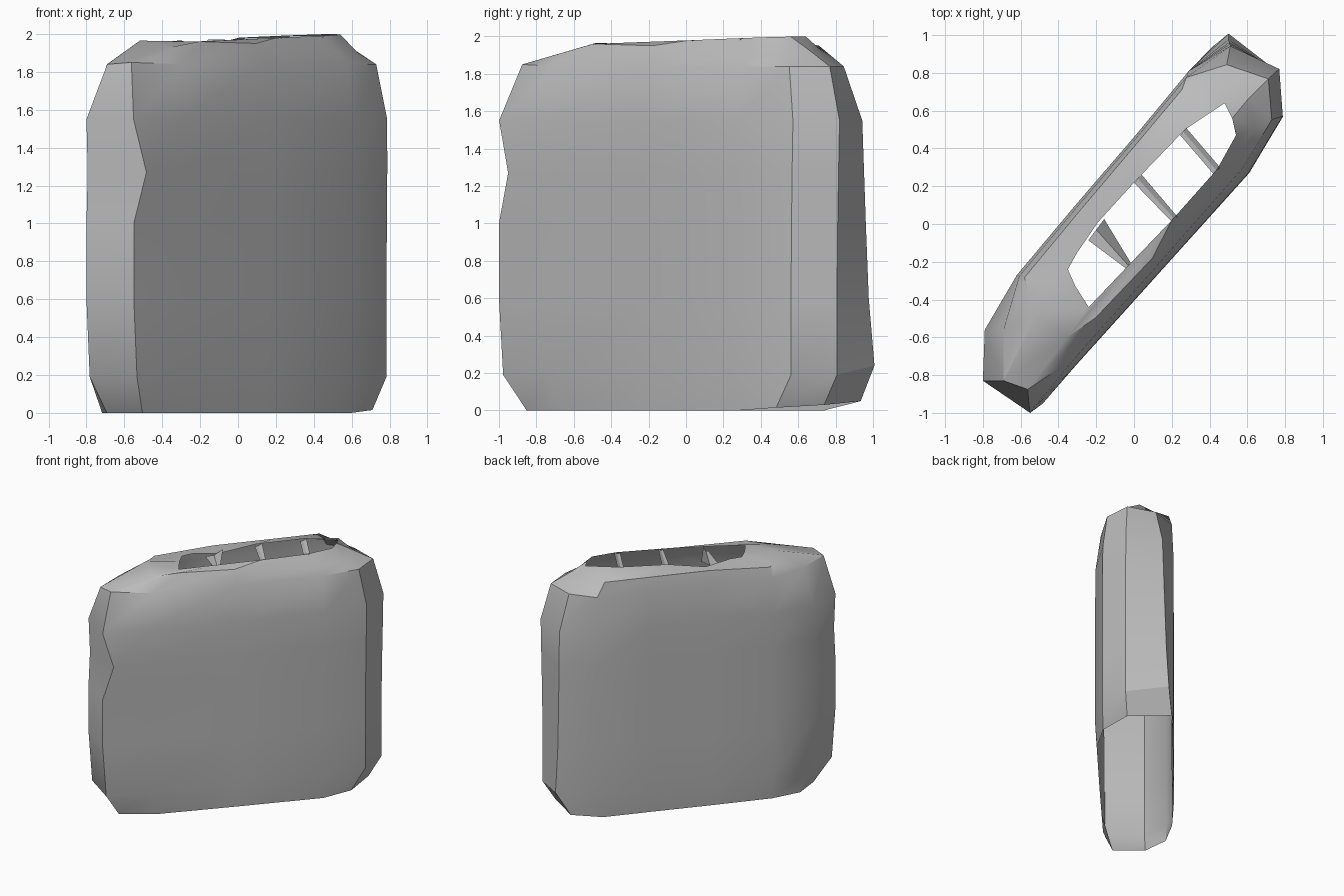
import bpy, bmesh, math
from mathutils import Vector

cube = bpy.data.objects.get("Cube")
if cube:
    bpy.data.objects.remove(cube, do_unlink=True)

grey = bpy.data.materials.new("plain_grey")
grey.use_nodes = True
tone = (0.5, 0.5, 0.5, 1)
grey.diffuse_color = tone
grey.node_tree.nodes["Principled BSDF"].inputs["Base Color"].default_value = tone

ALONG = Vector((0.6, 0.8))     # long axis of the slab
ACROSS = Vector((0.8, -0.6))   # thickness axis, towards the front

# plan outline of the shell, anticlockwise from the front corner
outline = [(-.55, -1), (-.3, -.74), (.16, -.23), (.61, .27), (.79, .57),
           (.77, .82), (.51, 1), (.29, .81), (0, .46), (-.31, .1),
           (-.62, -.27), (-.79, -.56), (-.8, -.83)]
# opening at the top, matching the outline point for point
opening = [(-.24, -.44), (-.04, -.23), (.2, .02), (.44, .29), (.54, .47),
           (.52, .56), (.48, .64), (.27, .5), (.01, .23), (-.19, .01),
           (-.3, -.15), (-.35, -.24), (-.31, -.33)]
# height, length kept at low and high end, thickness kept at front and back
foot, dent, brow, shoulder = 0, 1.27, 1.84, 1.95
levels = [(foot, .7, .67, .96, .96), (.19, .95, .97, 1, 1), (.6, 1, .97, 1, 1),
          (1, 1, .98, 1, 1), (dent, .98, .99, 1, 1), (1.55, 1, 1, .99, 1),
          (brow, .84, .86, .87, .96), (shoulder, .22, .6, .7, .88)]
# hand-shaped corners: (level, outline point) and shift
shifts = {
    (foot, 0): (-.05, .01, 0), (foot, 4): (0, 0, .015),
    (foot, 5): (.03, .06, .03), (foot, 6): (0, .06, .05),
    (.19, 6): (0, .01, .05), (dent, 0): (.06, .04, 0),
    (brow, 0): (-.05, .04, .01), (brow, 11): (.055, -.04, 0),
    (brow, 12): (.05, -.07, 0), (brow, 6): (.02, -.02, 0),
    (shoulder, 0): (-.03, .02, -.02), (shoulder, 1): (.05, .08, .01),
    (shoulder, 3): (0, 0, -.05), (shoulder, 4): (0, 0, -.05),
    (shoulder, 5): (0, 0, -.03), (shoulder, 6): (0, -.02, -.02),
    (shoulder, 10): (0, 0, -.03), (shoulder, 11): (.04, 0, -.02),
    (shoulder, 12): (0, 0, .015),
}


def section(p, z, low, high, front, back):
    p = Vector(p)
    a, c = p.dot(ALONG), p.dot(ACROSS)
    core = .57
    if abs(a) > core:
        keep = high if a > 0 else low
        a = math.copysign(core + (abs(a) - core) * keep, a)
    q = ALONG * a + ACROSS * c * (front if c > 0 else back)
    return Vector((q.x, q.y, z))


def rim_height(p):
    return 1.975 + .025 * Vector(p).dot(ALONG) / .8


def finish(bm, name, angle):
    mesh = bpy.data.meshes.new(name)
    bm.to_mesh(mesh)
    bm.free()
    mesh.materials.append(grey)
    ob = bpy.data.objects.new(name, mesh)
    bpy.context.collection.objects.link(ob)
    bpy.ops.object.select_all(action='DESELECT')
    ob.select_set(True)
    bpy.context.view_layer.objects.active = ob
    bpy.ops.object.shade_smooth_by_angle(angle=math.radians(angle))


# open-bottomed shell lofted through the levels
bm = bmesh.new()
rings = []
for z, *keeps in levels:
    ring = []
    for i, p in enumerate(outline):
        v = section(p, z, *keeps) + Vector(shifts.get((z, i), (0, 0, 0)))
        if i == 6:                        # back corner leans in with height
            v.y += .02 - .05 * z
        ring.append(bm.verts.new(v))
    rings.append(ring)
rim = [bm.verts.new((*p, rim_height(p))) for p in opening]
rim[9].co.z -= .04                        # nick in the back rim
rings.append(rim)
n = len(outline)
for low, high in zip(rings, rings[1:]):
    for i in range(n):
        j = (i + 1) % n
        bm.faces.new((low[i], low[j], high[j], high[i]))
finish(bm, "shell", 32)


# shallow crossbars dividing the opening
def crossbar(name, back, front, back_width, front_width, drop):
    bm = bmesh.new()
    sides = []
    for p, w in ((back, back_width), (front, front_width)):
        p = Vector(p)
        z = rim_height(p)
        sides.append([bm.verts.new((*(p + ALONG * s * w / 2), z - d))
                      for s, d in ((1, 0), (0, drop), (-1, drop))])
    b, f = sides
    for k in range(2):
        bm.faces.new((b[k], b[k + 1], f[k + 1], f[k]))
    finish(bm, name, 20)


crossbar("upper_crossbar", (.26, .49), (.44, .28), .05, .05, .015)
crossbar("middle_crossbar", (.02, .24), (.22, .02), .06, .04, .015)
crossbar("lower_crossbar", (-.2, -.03), (-.03, -.22), .14, .04, .04)
